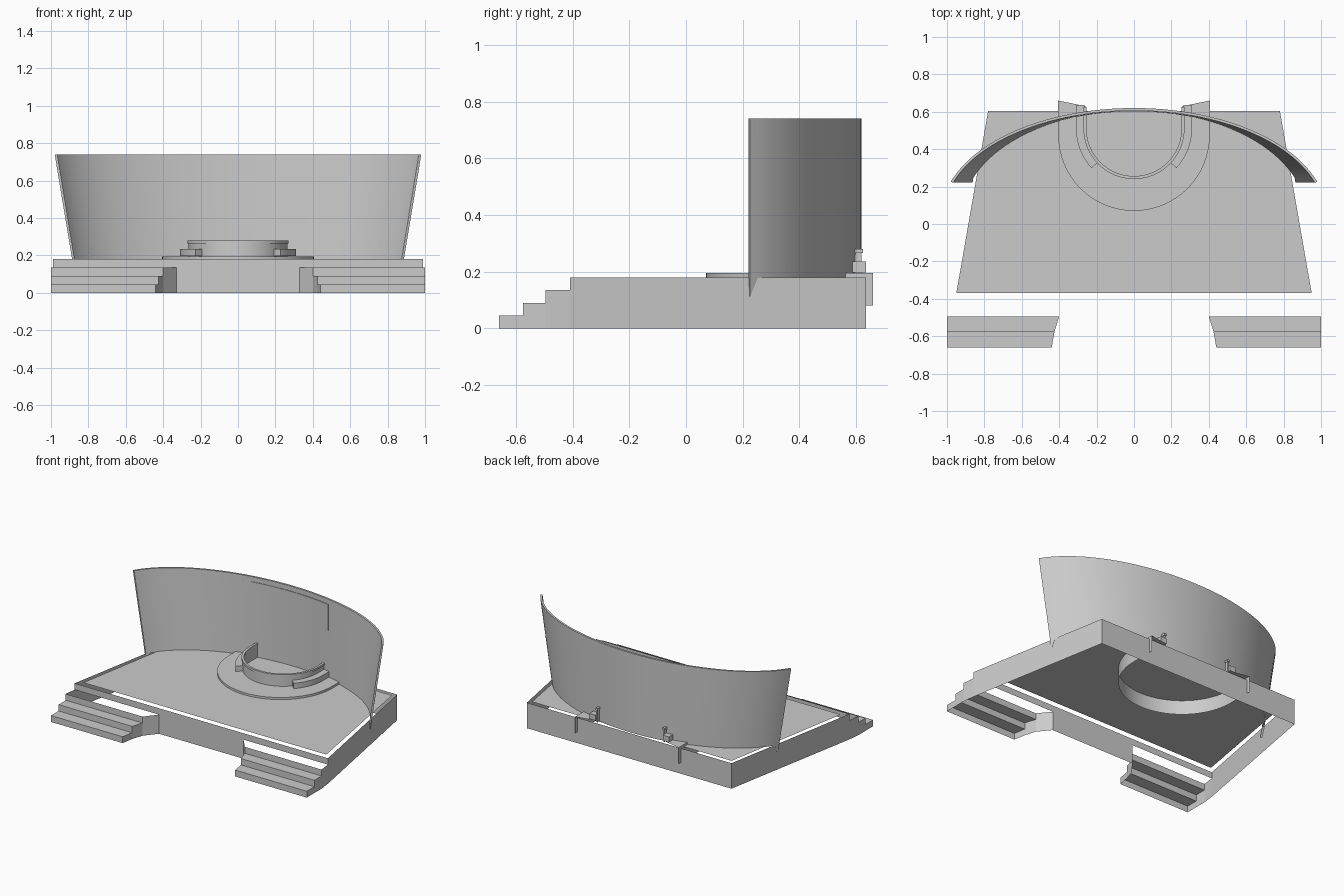
import bpy
from math import sin, cos, asin, pi, radians

cube = bpy.data.objects.get("Cube")
if cube:
    bpy.data.objects.remove(cube, do_unlink=True)

grey = bpy.data.materials.new("light_grey")
grey.use_nodes = True
grey.diffuse_color = (0.6, 0.6, 0.6, 1)
grey.node_tree.nodes["Principled BSDF"].inputs["Base Color"].default_value = (0.6, 0.6, 0.6, 1)


def build(name, verts, faces, smooth=False):
    mesh = bpy.data.meshes.new(name)
    mesh.from_pydata(verts, [], faces)
    mesh.materials.append(grey)
    obj = bpy.data.objects.new(name, mesh)
    bpy.context.collection.objects.link(obj)
    if smooth:
        bpy.ops.object.select_all(action='DESELECT')
        obj.select_set(True)
        bpy.context.view_layer.objects.active = obj
        bpy.ops.object.shade_smooth_by_angle(angle=radians(30))
    return obj


def quads(name, panels):
    """Sheet made of separate four-sided panels."""
    verts = [p for panel in panels for p in panel]
    build(name, verts, [tuple(range(i, i + 4)) for i in range(0, len(verts), 4)])


def upright(a, b, z0, z1):
    """Vertical panel between two plan points."""
    return [(*a, z0), (*b, z0), (*b, z1), (*a, z1)]


def loft(name, sections):
    """Solid strip joining four-cornered sections."""
    n = len(sections)
    faces = [(0, 1, 2, 3), tuple(4 * n - 1 - k for k in range(4))]
    for i in range(0, 4 * (n - 1), 4):
        for k in range(4):
            j = (k + 1) % 4
            faces.append((i + k, i + 4 + k, i + 4 + j, i + j))
    return build(name, [p for s in sections for p in s], faces, True)


def u_path(r, yc, y_end, a0=180, a1=360, n=32):
    """Arc in plan, with straight legs running back where it reaches a side."""
    arc = [(r * cos(radians(a0 + (a1 - a0) * i / n)),
            yc + r * sin(radians(a0 + (a1 - a0) * i / n))) for i in range(n + 1)]
    start = [(-r, y_end)] if a0 == 180 else []
    end = [(r, y_end)] if a1 == 360 else []
    return start + arc + end


def ring(name, outer, inner, z0, z1):
    loft(name, [[(*o, z0), (*o, z1), (*i, z1), (*i, z0)] for o, i in zip(outer, inner)])


# Base: trapezoid skirt, open between its top edge and the inset floor
FRONT, BACK, TOP, STEP = -0.41, 0.635, 0.18, 0.045
skirt = [upright((0.8, BACK), (-0.8, BACK), 0, TOP),
         upright((-0.33, FRONT), (0.33, FRONT), 0, TOP)]
for s in (-1, 1):
    skirt.append(upright((s * 0.99, FRONT), (s * 0.8, BACK), 0, TOP))
    skirt.append(upright((s * 0.33, FRONT), (s * 0.99, FRONT), 3 * STEP, TOP))
quads("base_skirt", skirt)
quads("stage_floor", [[(-0.95, -0.37, TOP), (0.95, -0.37, TOP),
                       (0.78, 0.605, TOP), (-0.78, 0.605, TOP)]])

# Stairs: open shells with the highest tread left out
cheek = [(0.44, -0.66), (0.425, -0.575), (0.4, -0.495), (0.33, FRONT)]
for side, s in (("right", -1), ("left", 1)):
    panels = []
    for i in range(3):
        (xa, ya), (xb, yb) = cheek[i], cheek[i + 1]
        z = STEP * (i + 1)
        panels.append(upright((s * xa, ya), (s, ya), z - STEP, z))
        panels.append(upright((s * xb, yb), (s * xa, ya), 0, z))
        outer_x = 0.99 if i == 2 else 1
        panels.append(upright((s, ya), (s * outer_x, yb), 0, z))
        if i < 2:
            panels.append([(s * xa, ya, z), (s, ya, z), (s, yb, z), (s * xb, yb, z)])
    quads(side + "_stairs", panels)

# Curved back wall, flaring outward with height
A, B, YC, END = 1.03, 0.57, 0.05, 1.258


def wall_point(t, z, inset):
    flare = 0.905 + 0.095 * (z - TOP) / 0.56
    return ((A - inset) * flare * sin(t), YC + (B - inset) * cos(t), z)


N = 48
sections = []
for i in range(N + 1):
    t = END * (2 * i / N - 1)
    low = 0.11 if i in (0, N) else 0.178
    sections.append([wall_point(t, low, 0), wall_point(t, 0.74, 0),
                     wall_point(t, 0.74, 0.014), wall_point(t, low, 0.014)])
loft("back_wall", sections)

# Thin screen on the inner face of the wall
sections = []
for i in range(17):
    row = []
    for z, inset in ((0.44, 0.014), (0.705, 0.014), (0.705, 0.018), (0.44, 0.018)):
        half = asin(0.3 / wall_point(pi / 2, z, inset)[0])
        row.append(wall_point(half * (i / 8 - 1), z, inset))
    sections.append(row)
loft("wall_screen", sections)

# Half-round platform: flat top and a deep outer rim
outer = u_path(0.405, 0.475, 0.66)
inner = u_path(0.26, 0.505, 0.63)
n = len(outer)
build("platform_top", [(*p, 0.195) for p in outer + inner],
      [(i, i + 1, n + i + 1, n + i) for i in range(n - 1)])
build("platform_rim", [(*p, z) for z in (0.08, 0.195) for p in outer],
      [(i, i + 1, n + i + 1, n + i) for i in range(n - 1)], True)

# Curved counter with an overhanging cap
ring("counter_body", u_path(0.264, 0.51, 0.62), u_path(0.257, 0.51, 0.62), TOP, 0.265)
ring("counter_cap", u_path(0.27, 0.51, 0.625), u_path(0.254, 0.51, 0.625), 0.265, 0.28)

# Low curved shelves on both sides of the counter
for side, a0, a1 in (("right", 180, 223), ("left", 317, 360)):
    ring(side + "_shelf", u_path(0.31, 0.51, 0.635, a0, a1, 12),
         u_path(0.264, 0.51, 0.635, a0, a1, 12), 0.197, 0.235)
